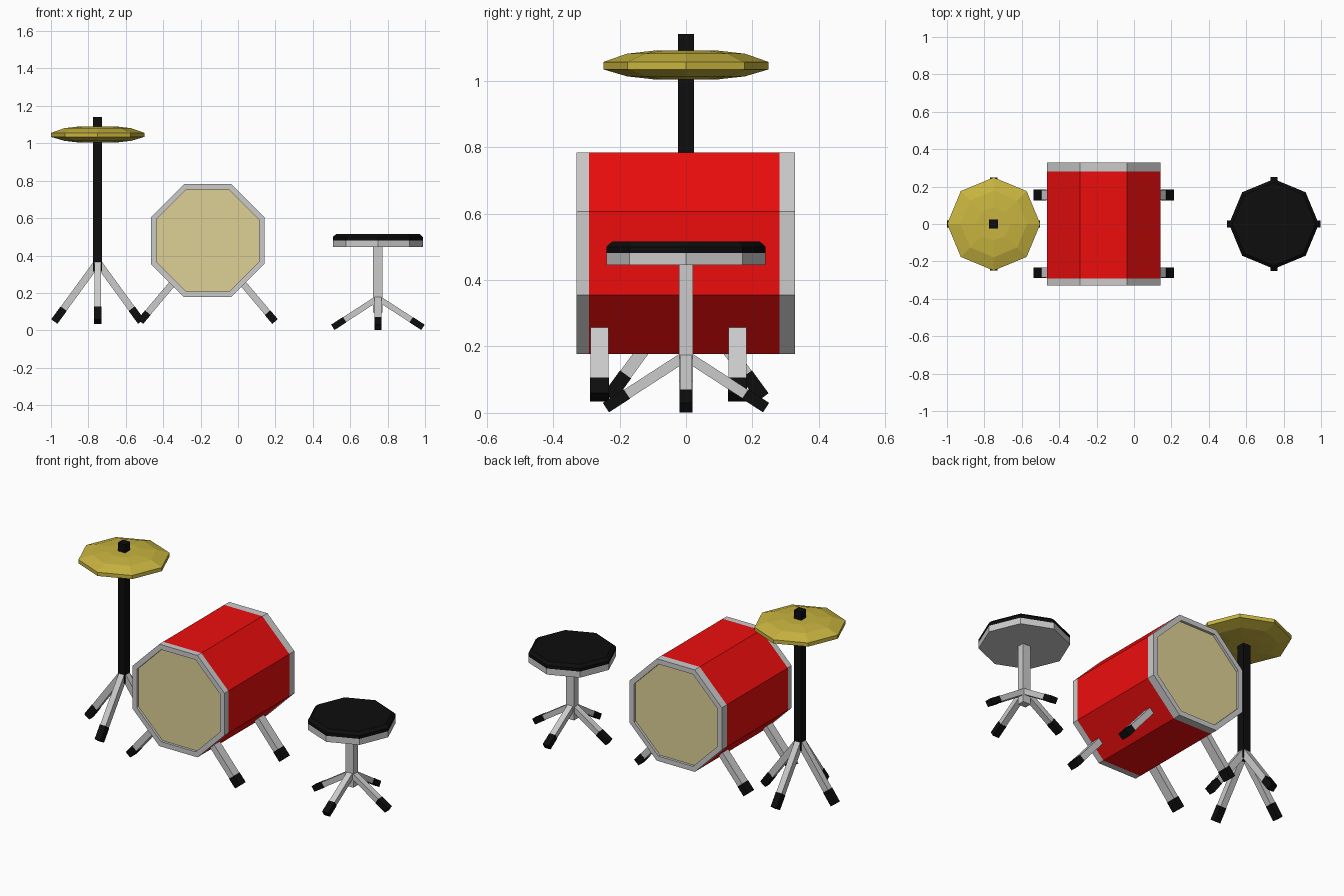
import bpy, bmesh
from math import pi, cos, sin
from mathutils import Vector, Matrix

if "Cube" in bpy.data.objects:
    bpy.data.objects.remove(bpy.data.objects["Cube"])


def material(name, color):
    m = bpy.data.materials.new(name)
    m.diffuse_color = (*color, 1)
    m.use_nodes = True
    m.node_tree.nodes["Principled BSDF"].inputs["Base Color"].default_value = m.diffuse_color
    return m


BLACK = material("black", (0.004, 0.004, 0.004))
RED = material("red", (0.85, 0.004, 0.004))
BRASS = material("brass", (0.58, 0.46, 0.05))
SKIN = material("skin", (0.73, 0.64, 0.3))


def finish(name, bm, mat):
    bmesh.ops.recalc_face_normals(bm, faces=bm.faces)
    me = bpy.data.meshes.new(name)
    bm.to_mesh(me)
    bm.free()
    ob = bpy.data.objects.new(name, me)
    bpy.context.collection.objects.link(ob)
    if mat:
        me.materials.append(mat)
    return ob


def lathe(name, profile, origin, mat=None, along_y=False, cap=True):
    """Eight-sided turning of (radius, height) points, about z or about y."""
    bm = bmesh.new()
    phase = pi / 8 if along_y else 0
    rings = []
    for r, h in profile:
        ring = []
        for k in range(8):
            a = phase + k * pi / 4
            u, v = r * cos(a), r * sin(a)
            p = Vector((u, h, v)) if along_y else Vector((u, v, h))
            ring.append(bm.verts.new(p + Vector(origin)))
        rings.append(ring)
    for a, b in zip(rings, rings[1:]):
        for k in range(8):
            j = (k + 1) % 8
            bm.faces.new((a[k], a[j], b[j], b[k]))
    if cap:
        bm.faces.new(rings[0])
        if len(rings) > 1:
            bm.faces.new(rings[-1])
    return finish(name, bm, mat)


def bar(name, p0, p1, width, thick, mat=None):
    """Box from p0 to p1; width runs horizontally across the bar."""
    p0, p1 = Vector(p0), Vector(p1)
    d = (p1 - p0).normalized()
    side = d.cross(Vector((0, 0, 1)))
    side = side.normalized() if side.length > 1e-4 else Vector((1, 0, 0))
    up = side.cross(d)
    rot = Matrix((side, d, up)).transposed().to_4x4()
    size = Matrix.Diagonal((width, (p1 - p0).length, thick, 1))
    bm = bmesh.new()
    bmesh.ops.create_cube(bm, size=1, matrix=Matrix.Translation((p0 + p1) / 2) @ rot @ size)
    return finish(name, bm, mat)


def leg(name, p0, p1, width, thick, foot):
    """Grey leg ending in a black rubber foot."""
    p0, p1 = Vector(p0), Vector(p1)
    joint = p1 - (p1 - p0).normalized() * foot
    bar(name, p0, joint, width, thick)
    bar(name + "_foot", joint, p1, width + 0.003, thick + 0.003, BLACK)


def four_legs(name, x, z0, reach, z1, width, thick, foot):
    for i, (dx, dy) in enumerate(((1, 0), (0, 1), (-1, 0), (0, -1))):
        leg(f"{name}_{i}", (x, 0, z0), (x + dx * reach, dy * reach, z1), width, thick, foot)


# Bass drum: shell, recessed skins and rims
CX, CZ, R, RI = -0.162, 0.48, 0.328, 0.296
drum = (CX, 0, CZ)
lathe("drum_shell", [(R, -0.292), (R, 0.281)], drum, RED, True, False)
for side, outer, inner in (("front", -0.329, -0.292), ("back", 0.328, 0.281)):
    face = outer + (0.015 if outer < 0 else -0.015)
    lathe(f"drum_rim_{side}", [(R, inner), (R, outer), (RI, outer), (RI, face)], drum, None, True, False)
    lathe(f"drum_skin_{side}", [(RI, face)], drum, SKIN, True)

# Drum legs, mirrored left and right
for s, side in ((-1, "left"), (1, "right")):
    for y, end in ((-0.26, "front"), (0.155, "back")):
        leg(f"drum_leg_{side}_{end}", (CX + s * 0.18, y, CZ - 0.22),
            (CX + s * 0.36, y, 0.047), 0.054, 0.036, 0.062)

# Cymbal and its stand
SX = -0.75
lathe("cymbal", [(0.09, 1.003), (0.178, 1.013), (0.249, 1.034), (0.249, 1.056),
                 (0.178, 1.081), (0.09, 1.091)], (SX, 0, 0), BRASS)
bar("stand_pole", (SX, 0, 0.315), (SX, 0, 1.14), 0.048, 0.048, BLACK)
four_legs("stand_leg", SX, 0.365, 0.232, 0.047, 0.036, 0.038, 0.085)

# Stool: seat base, cushion, post and legs
TX = 0.748
lathe("seat_base", [(0.24, 0.445), (0.24, 0.481)], (TX, 0, 0))
lathe("seat_cushion", [(0.24, 0.481), (0.24, 0.5), (0.222, 0.516)], (TX, 0, 0), BLACK)
bar("stool_post", (TX, 0, 0.095), (TX, 0, 0.445), 0.051, 0.041)
four_legs("stool_leg", TX, 0.172, 0.241, 0.016, 0.036, 0.031, 0.075)
